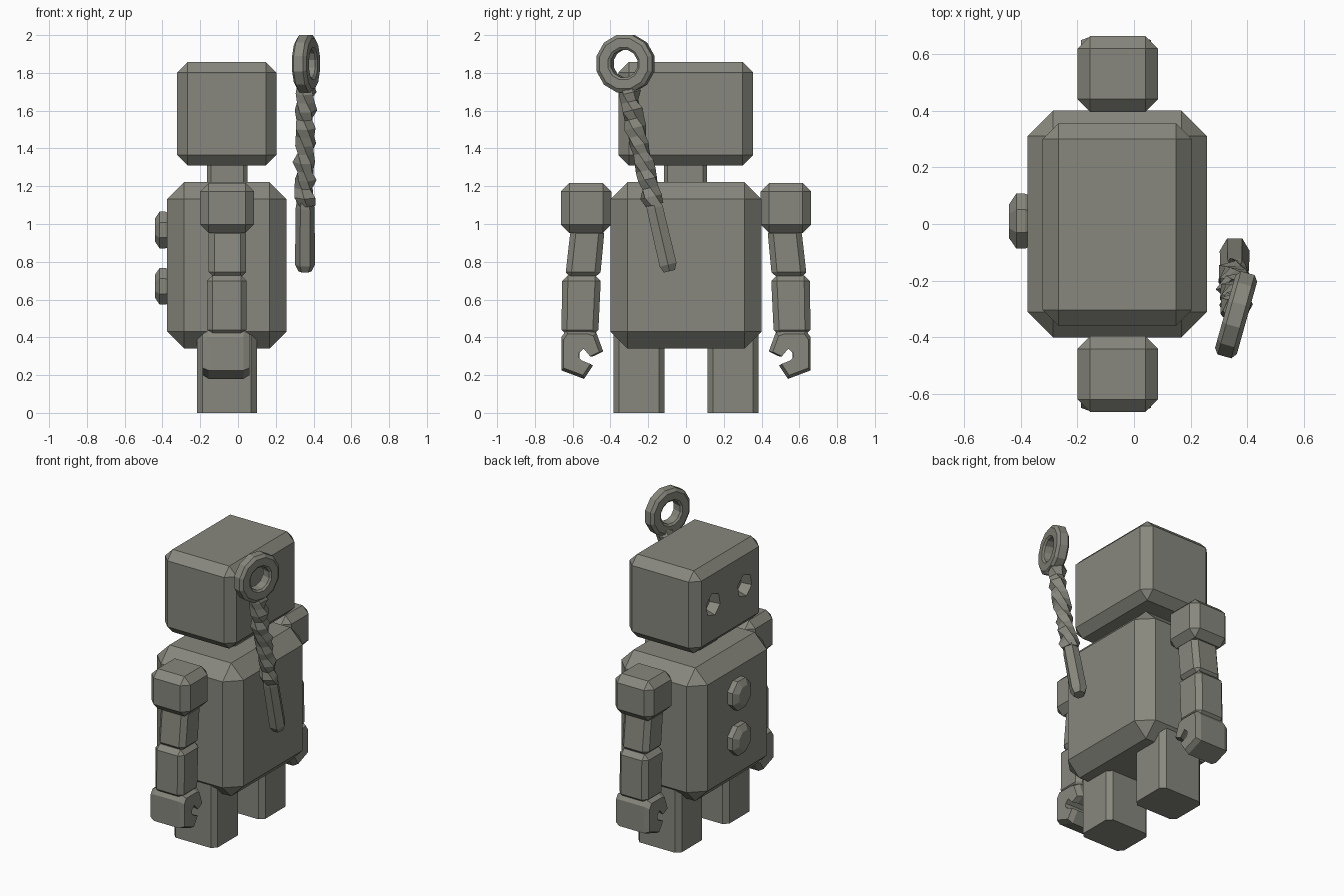
import bpy, bmesh, math, random
from mathutils import Vector

if "Cube" in bpy.data.objects:
    bpy.data.objects.remove(bpy.data.objects["Cube"])

random.seed(4)

# Dark warm grey used on every part
paint = bpy.data.materials.new("dark_grey")
paint.diffuse_color = (.245, .245, .208, 1)
paint.use_nodes = True
paint.node_tree.nodes["Principled BSDF"].inputs["Base Color"].default_value = paint.diffuse_color


def finish(name, bm, bevel=0.0, mirror=False, angle=30):
    bmesh.ops.recalc_face_normals(bm, faces=bm.faces)
    me = bpy.data.meshes.new(name)
    bm.to_mesh(me)
    bm.free()
    me.materials.append(paint)
    ob = bpy.data.objects.new(name, me)
    bpy.context.collection.objects.link(ob)
    if bevel:
        m = ob.modifiers.new("bevel", 'BEVEL')
        m.width, m.segments = bevel, 1
        m.limit_method, m.angle_limit = 'ANGLE', math.radians(angle)
    if mirror:
        m = ob.modifiers.new("mirror", 'MIRROR')
        m.use_axis = (False, True, False)
    return ob


def loft(name, rings, closed=False, **kw):
    """Skin a list of equal-length point rings, capped or closed in a loop."""
    bm = bmesh.new()
    vs = [[bm.verts.new(p) for p in r] for r in rings]
    n = len(vs[0])
    pairs = list(zip(vs, vs[1:])) + ([(vs[-1], vs[0])] if closed else [])
    for a, b in pairs:
        for i in range(n):
            j = (i + 1) % n
            bm.faces.new((a[i], a[j], b[j], b[i]))
    if not closed:
        bm.faces.new(vs[0])
        bm.faces.new(vs[-1])
    return finish(name, bm, **kw)


def rect(x0, x1, y0, y1, z):
    return [(x0, y0, z), (x1, y0, z), (x1, y1, z), (x0, y1, z)]


def box(name, x, y, z, **kw):
    return loft(name, [rect(*x, *y, z[0]), rect(*x, *y, z[1])], **kw)


def disc(cx, cy, cz, r, n, turn=0.0):
    """Polygon facing the x axis."""
    return [(cx, cy + r * math.cos(turn + math.tau * i / n),
             cz + r * math.sin(turn + math.tau * i / n)) for i in range(n)]


# Trunk, neck and head
box("body", (-.375, .257), (-.40, .40), (.34, 1.222), bevel=.09)
box("neck", (-.163, .05), (-.117, .11), (1.18, 1.34), bevel=.02)
head = box("head", (-.322, .203), (-.358, .355), (1.31, 1.857), bevel=.055)

# Eye sockets cut into the face
for y in (-.155, .175):
    cutter = loft("eye_socket_cutter", [disc(-.36, y, 1.6, .09, 6, .3),
                                        disc(-.26, y, 1.6, .055, 6, .3)])
    cutter.hide_render = True
    cutter.hide_set(True)
    m = head.modifiers.new("eye", 'BOOLEAN')
    m.operation, m.object, m.solver = 'DIFFERENCE', cutter, 'EXACT'

# Chest buttons
for z in (.67, .968):
    loft("button", [disc(x, .01, z, r, 8, .39) for x, r in
                    ((-.34, .085), (-.385, .105), (-.415, .105), (-.44, .065))])


# Legs: chamfered uprights with flat, sharp soles
def leg_section(z, c=.03, x0=-.218, x1=.10, y0=.113, y1=.385):
    return [(x0 + c, y0, z), (x1 - c, y0, z), (x1, y0 + c, z), (x1, y1 - c, z),
            (x1 - c, y1, z), (x0 + c, y1, z), (x0, y1 - c, z), (x0, y0 + c, z)]


loft("leg", [leg_section(0), leg_section(.45)], mirror=True)

# Arms
box("shoulder", (-.20, .085), (.395, .663), (.953, 1.217), bevel=.045, mirror=True)
loft("upper_arm", [rect(-.155, .042, .455, .64, .715),
                   rect(-.155, .042, .43, .61, .98)], bevel=.03, mirror=True)
loft("forearm", [rect(-.165, .046, .465, .66, .41),
                 rect(-.165, .046, .45, .655, .728)], bevel=.03, mirror=True)

# Open claw hands
claw = [(.51, .437), (.635, .437), (.66, .40), (.66, .225), (.54, .18),
        (.493, .25), (.548, .272), (.565, .29), (.565, .318), (.535, .345),
        (.495, .298), (.438, .325), (.475, .425)]
loft("hand", [[(x, .58 + (y - .58) * k, .31 + (z - .31) * k) for y, z in claw]
              for x, k in ((-.187, .85), (-.155, 1), (.028, 1), (.06, .85))],
     mirror=True)

# Key: flat twelve-sided ring, turned slightly about z
centre, u, nrm = Vector((.36, -.32, 1.849)), Vector((.27, .963, 0)), Vector((.963, -.27, 0))
section = [(.077, -.03), (.09, -.04), (.14, -.04), (.161, -.025),
           (.161, .025), (.14, .04), (.09, .04), (.077, .03)]
rings = []
for i in range(12):
    a = math.tau * (i + .5) / 12
    d = u * math.cos(a) + Vector((0, 0, math.sin(a)))
    rings.append([centre + d * r * .98 + nrm * t for r, t in section])
loft("key_ring", rings, closed=True)


def tube_ring(y, z, r, turn, n, jitter=0.0):
    """Section across a rod that leans in the y-z plane."""
    across = Vector((0, .97, .235))
    out = []
    for i in range(n):
        a = turn + math.tau * i / n
        rr = r + random.uniform(-jitter, jitter)
        out.append(Vector((.355, y, z)) + Vector((1, 0, 0)) * rr * math.cos(a)
                   + across * rr * math.sin(a))
    return out


# Twisted shaft and plain handle of the key
steps = 15
shaft = []
for i in range(steps):
    t = i / (steps - 1)
    z = 1.74 - .64 * t
    y = -.305 + .135 * t ** 1.2
    shaft.append(tube_ring(y, z, .058 if i % 2 else .048, t * 5, 6, .009))
loft("key_shaft", shaft)
loft("key_handle", [tube_ring(y, z, r, 0, 6) for y, z, r in
                    ((-.175, 1.12, .043), (-.165, 1.085, .05),
                     (-.095, .785, .053), (-.088, .75, .035))])
